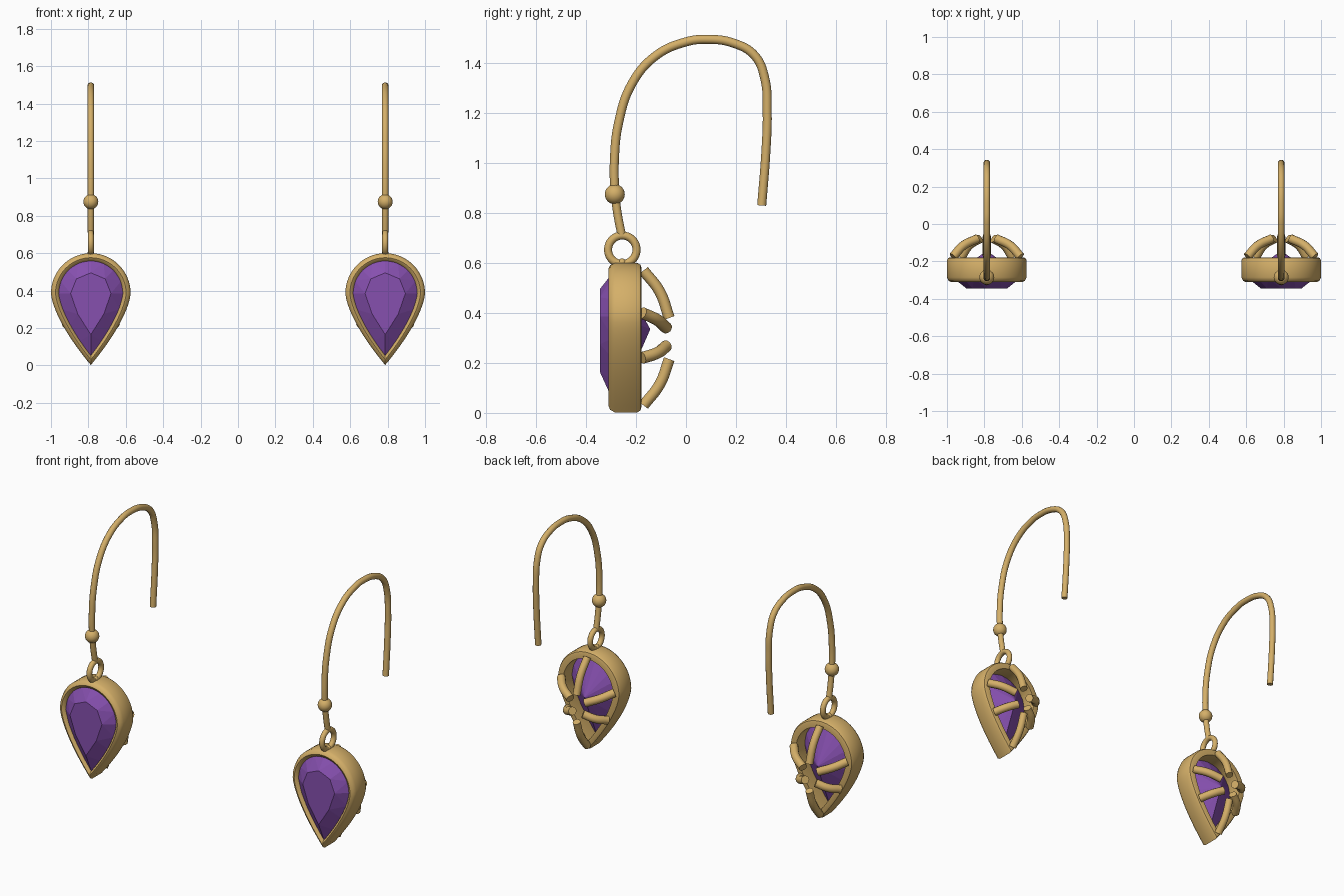
import bpy, bmesh, math

if "Cube" in bpy.data.objects:
    bpy.data.objects.remove(bpy.data.objects["Cube"], do_unlink=True)


def material(name, rgb):
    m = bpy.data.materials.new(name)
    m.use_nodes = True
    m.diffuse_color = (*rgb, 1)
    m.node_tree.nodes["Principled BSDF"].inputs["Base Color"].default_value = (*rgb, 1)
    return m


GOLD = material("gold", (0.66, 0.43, 0.14))
PURPLE = material("purple gem", (0.24, 0.08, 0.43))
MID = 0.385          # height of the widest part of the teardrop


def teardrop(n, inset, tip_factor=1.2):
    """n points (x, z) of a teardrop, shrunk by inset."""
    pts = []
    half, top, low = 0.213 - inset, 0.215 - inset, 0.383 - tip_factor * inset
    for i in range(n):
        t = 2 * math.pi * i / n
        if t > math.pi:
            t -= 2 * math.pi
        if abs(t) <= math.pi / 2:
            pts.append((half * math.sin(t), MID + top * math.cos(t)))
        else:
            s = min(1, abs(t) / (math.pi / 2) - 1)
            pts.append((math.copysign(half * (1 - s ** 1.5), t), MID - low * s))
    return pts


def finish(obj, mat, smooth=True):
    obj.data.materials.clear()
    obj.data.materials.append(mat)
    bpy.ops.object.select_all(action="DESELECT")
    obj.select_set(True)
    bpy.context.view_layer.objects.active = obj
    if smooth:
        bpy.ops.object.shade_smooth_by_angle(angle=math.radians(42))


def from_bmesh(name, bm, x, mat, smooth):
    bmesh.ops.recalc_face_normals(bm, faces=bm.faces)
    me = bpy.data.meshes.new(name)
    bm.to_mesh(me)
    bm.free()
    obj = bpy.data.objects.new(name, me)
    obj.location.x = x
    bpy.context.collection.objects.link(obj)
    finish(obj, mat, smooth)


def bezel(name, x):
    profile = [(.045, -.178), (.045, -.285), (.039, -.302), (.024, -.311), (.009, -.304),
               (0, -.285), (0, -.195), (.007, -.182), (.02, -.178)]
    bm = bmesh.new()
    n = 64
    rings = [[bm.verts.new((px, y, pz)) for px, pz in teardrop(n, d)] for d, y in profile]
    for k, ring in enumerate(rings):
        nxt = rings[(k + 1) % len(rings)]
        for i in range(n):
            j = (i + 1) % n
            bm.faces.new((ring[i], ring[j], nxt[j], nxt[i]))
    from_bmesh(name, bm, x, GOLD, True)


def gem(name, x):
    # table, girdle and culet wrapped into flat facets
    bm = bmesh.new()
    for n, inset, factor, y in ((8, .105, 1.55, -.345), (16, .035, 1.2, -.29), (16, .035, 1.2, -.27)):
        for px, pz in teardrop(n, inset, factor):
            bm.verts.new((px, y, pz))
    bm.verts.new((0, -.143, .335))
    bmesh.ops.convex_hull(bm, input=bm.verts)
    from_bmesh(name, bm, x, PURPLE, False)


def wire(name, points, radius, x):
    cu = bpy.data.curves.new(name, "CURVE")
    cu.dimensions = "3D"
    cu.bevel_depth = radius
    cu.bevel_resolution = 4
    cu.resolution_u = 8
    cu.use_fill_caps = True
    sp = cu.splines.new("BEZIER")
    sp.bezier_points.add(len(points) - 1)
    for bp, co in zip(sp.bezier_points, points):
        bp.co = co
        bp.handle_left_type = bp.handle_right_type = "AUTO"
    obj = bpy.data.objects.new(name, cu)
    obj.location.x = x
    bpy.context.collection.objects.link(obj)
    bpy.ops.object.select_all(action="DESELECT")
    obj.select_set(True)
    bpy.context.view_layer.objects.active = obj
    bpy.ops.object.convert(target="MESH")
    finish(bpy.context.object, GOLD)


def ball(name, radius, loc):
    bpy.ops.mesh.primitive_uv_sphere_add(segments=24, ring_count=14, radius=radius, location=loc)
    bpy.context.object.name = name
    finish(bpy.context.object, GOLD)


HOOK = [(-.285, .875), (-.287, 1.0), (-.27, 1.16), (-.215, 1.32), (-.12, 1.43), (0, 1.485),
        (.08, 1.495), (.19, 1.48), (.275, 1.43), (.315, 1.34), (.325, 1.2), (.32, 1.05), (.303, .83)]

for side, x in (("left", .787), ("right", -.787)):
    bezel(f"{side}_bezel", x)
    gem(f"{side}_gem", x)

    # curved claws behind the gem
    wire(f"{side}_top_claw", [(0, -.17, .57), (0, -.105, .485), (0, -.067, .38)], .022, x)
    wire(f"{side}_bottom_claw", [(0, -.17, .03), (0, -.105, .115), (0, -.067, .215)], .022, x)
    for s, tag in ((1, "a"), (-1, "b")):
        wire(f"{side}_upper_claw_{tag}",
             [(s * .18, -.175, .4), (s * .125, -.115, .372), (s * .05, -.078, .34)], .024, x)
        wire(f"{side}_lower_claw_{tag}",
             [(s * .135, -.175, .22), (s * .095, -.115, .24), (s * .035, -.078, .268)], .024, x)

    # hanging ring and its small mount
    bpy.ops.mesh.primitive_torus_add(major_radius=.057, minor_radius=.016, major_segments=36,
                                     minor_segments=12, location=(x, -.255, .653),
                                     rotation=(0, math.pi / 2, 0))
    bpy.context.object.name = f"{side}_ring"
    finish(bpy.context.object, GOLD)
    ball(f"{side}_ring_mount", .018, (x, -.256, .6))

    # ear hook with bead
    wire(f"{side}_stem", [(0, -.257, .71), (0, -.272, .785), (0, -.285, .875)], .017, x)
    ball(f"{side}_bead", .04, (x, -.285, .875))
    wire(f"{side}_hook", [(0, y, z) for y, z in HOOK], .018, x)
